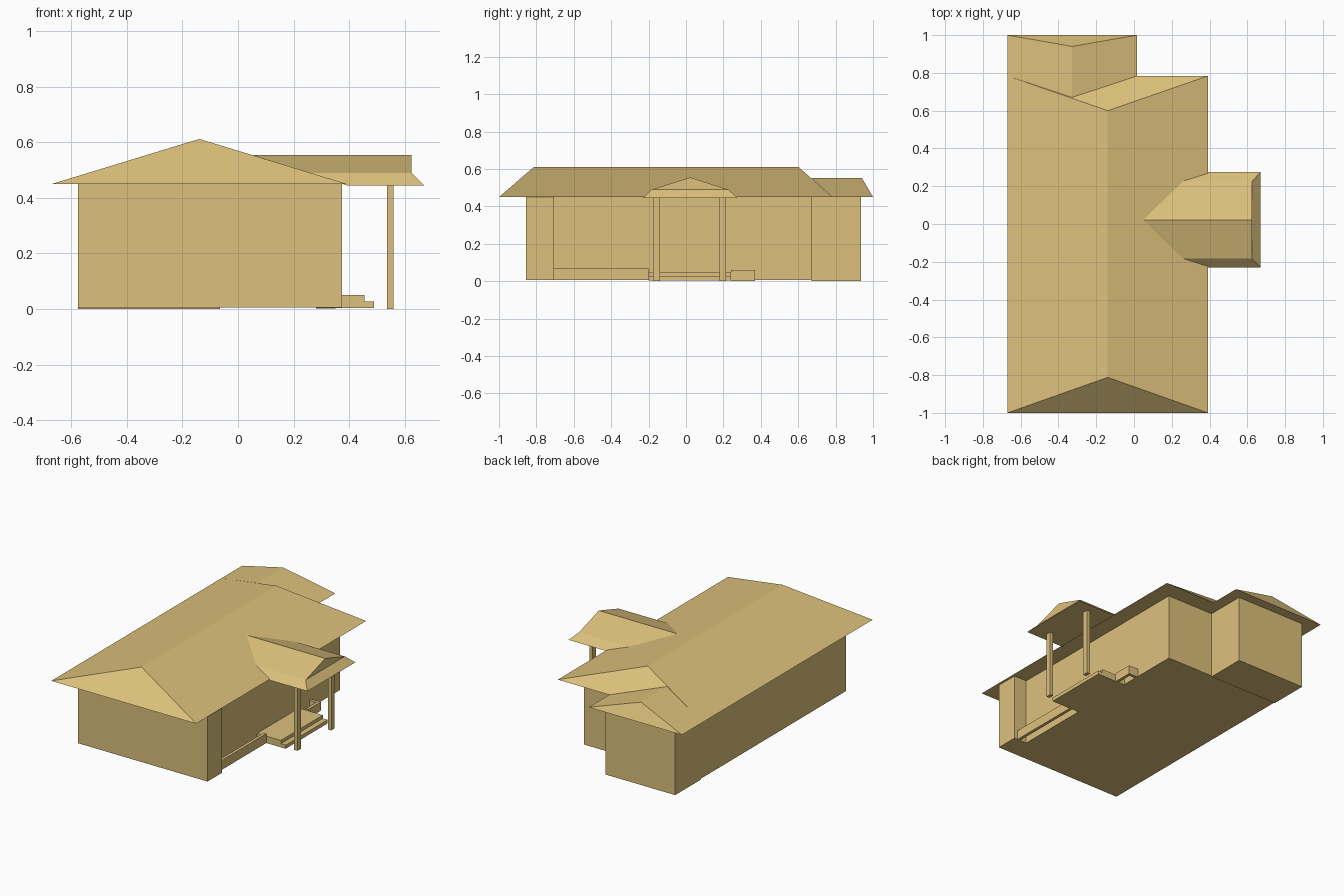
import bpy
import bmesh

if "Cube" in bpy.data.objects:
    bpy.data.objects.remove(bpy.data.objects["Cube"])

tan = bpy.data.materials.new("tan_paint")
tan.diffuse_color = (0.72, 0.53, 0.2, 1)
tan.use_nodes = True
tan.node_tree.nodes["Principled BSDF"].inputs["Base Color"].default_value = tan.diffuse_color


def build(name, verts, faces):
    bm = bmesh.new()
    vs = [bm.verts.new(v) for v in verts]
    for f in faces:
        bm.faces.new([vs[i] for i in f])
    bmesh.ops.recalc_face_normals(bm, faces=bm.faces)
    me = bpy.data.meshes.new(name)
    bm.to_mesh(me)
    bm.free()
    me.materials.append(tan)
    ob = bpy.data.objects.new(name, me)
    bpy.context.collection.objects.link(ob)
    return ob


def prism(name, outline, z0, z1):
    """Extrude an xy outline from z0 to z1."""
    n = len(outline)
    verts = [(x, y, z) for z in (z0, z1) for x, y in outline]
    faces = [range(n), range(n, 2 * n)]
    faces += [(i, (i + 1) % n, n + (i + 1) % n, n + i) for i in range(n)]
    return build(name, verts, faces)


def box(name, x0, x1, y0, y1, z0, z1):
    return prism(name, [(x0, y0), (x1, y0), (x1, y1), (x0, y1)], z0, z1)


def hip_roof(name, x0, x1, y0, y1, r0, r1, z0, z1, front=True):
    """Hipped roof with the ridge along y from r0 to r1; flat soffit below."""
    xm = (x0 + x1) / 2
    verts = [(x0, y0, z0), (x1, y0, z0), (x1, y1, z0), (x0, y1, z0),
             (xm, r0, z1), (xm, r1, z1)]
    faces = [(0, 1, 2, 3), (1, 2, 5, 4), (2, 3, 5), (3, 0, 4, 5)]
    if front:
        faces.append((0, 1, 4))
    return build(name, verts, faces)


# Walls: main block with recessed entrance side, and rear wing
prism("main_walls", [(-0.575, -0.855), (0.375, -0.855), (0.375, -0.705),
                     (0.28, -0.705), (0.28, 0.67), (-0.575, 0.67)], 0.006, 0.45)
box("wing_walls", -0.575, -0.065, 0.67, 0.935, 0.0, 0.45)

# Roofs
hip_roof("main_roof", -0.67, 0.392, -1.0, 0.784, -0.812, 0.60, 0.45, 0.612)
hip_roof("wing_roof", -0.67, 0.015, 0.784, 1.0, 0.67, 0.94, 0.45, 0.553, front=False)

# Portico roof: flared skirt, shallow upper slopes and a gable face
yc = 0.022
rv = [(0.05, yc, 0.555), (0.625, yc, 0.555)]
for s in (-1, 1):
    rv += [(0.255, yc + s * 0.205, 0.49), (0.625, yc + s * 0.205, 0.49),
           (0.392, yc + s * 0.252, 0.445), (0.67, yc + s * 0.252, 0.445)]
build("portico_roof", rv, [(0, 1, 3, 2), (0, 1, 7, 6),      # upper slopes
                           (2, 3, 5, 4), (6, 7, 9, 8),      # side skirts
                           (3, 5, 9, 7), (1, 3, 7),         # end skirt, gable
                           (4, 5, 9, 8)])                   # soffit

# Portico columns
for side, s in (("front", -1), ("back", 1)):
    y = yc - 0.003 + s * 0.177
    box(side + "_column", 0.536, 0.56, y - 0.018, y + 0.018, 0.0, 0.446)

# Entrance landing and lower step
box("landing", 0.28, 0.455, -0.2, 0.24, 0.004, 0.05)
box("lower_step", 0.455, 0.49, -0.2, 0.24, 0.004, 0.028)

# Low planter walls beside the landing
box("planter_wall", 0.33, 0.35, -0.705, -0.2, 0.006, 0.068)
prism("planter_corner_wall", [(0.33, 0.24), (0.35, 0.24), (0.35, 0.37), (0.28, 0.37),
                              (0.28, 0.35), (0.33, 0.35)], 0.002, 0.06)
